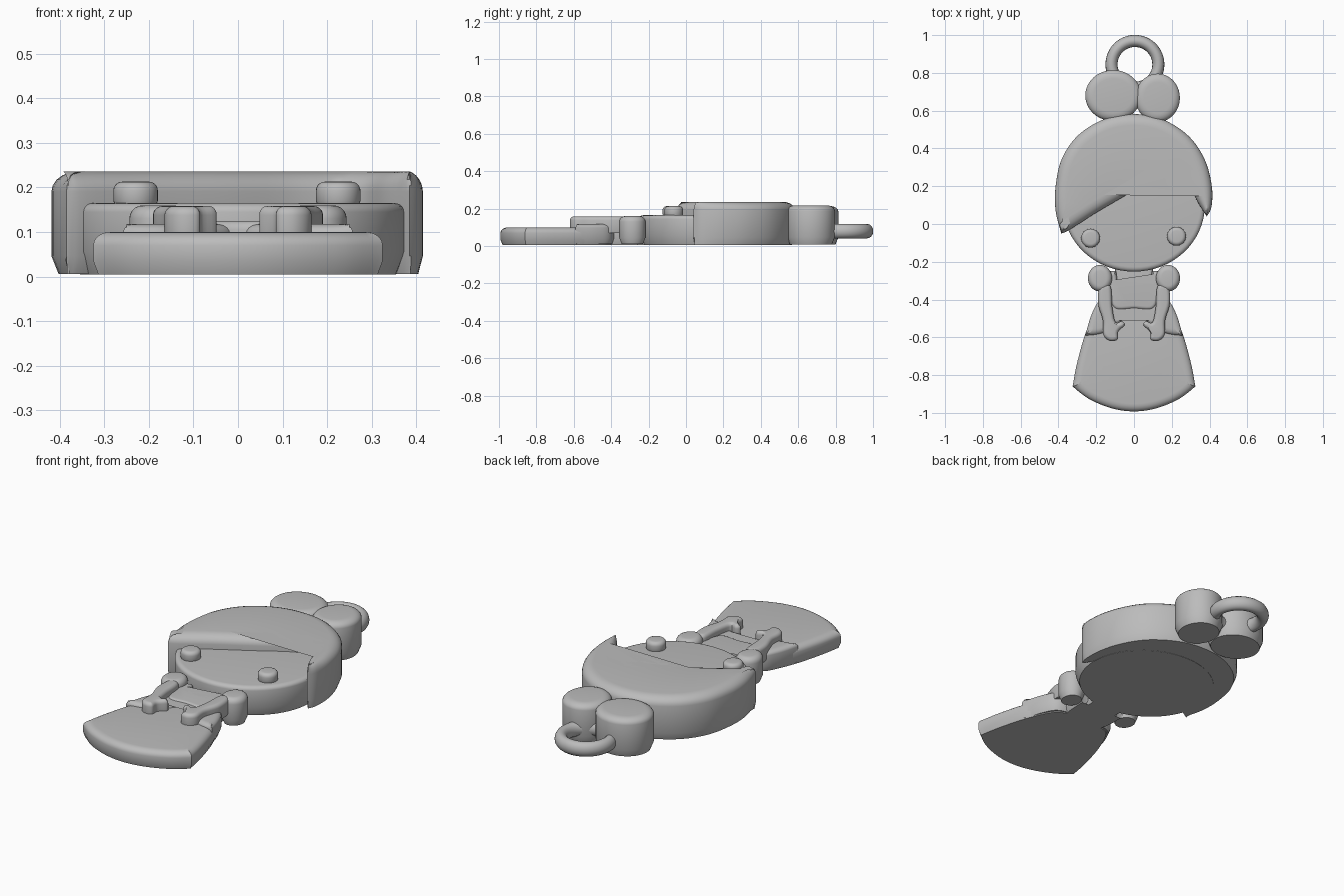
import bpy, bmesh, math
from mathutils import Vector

if "Cube" in bpy.data.objects:
    bpy.data.objects.remove(bpy.data.objects["Cube"])

grey = bpy.data.materials.new("plain grey")
grey.diffuse_color = (0.5, 0.5, 0.5, 1)
grey.use_nodes = True
grey.node_tree.nodes["Principled BSDF"].inputs["Base Color"].default_value = grey.diffuse_color


def smooth_outline(pts, n=5):
    """Closed spline through the points; a doubled point makes a sharp corner."""
    p = [Vector(q) for q in pts]
    out = []
    for i in range(len(p)):
        a, b, c, d = (p[(i + k) % len(p)] for k in (-1, 0, 1, 2))
        if (b - c).length < 1e-6:
            continue
        for s in range(n):
            t = s / n
            out.append(0.5 * (2 * b + (c - a) * t + (2 * a - 5 * b + 4 * c - d) * t * t
                              + (3 * b - a - 3 * c + d) * t ** 3))
    return out


def ellipse(cx, cy, rx, ry, n=40):
    return [Vector((cx + rx * math.cos(math.tau * i / n),
                    cy + ry * math.sin(math.tau * i / n))) for i in range(n)]


def inward(pts, reach):
    """Inset direction per point, shortened where the shape is narrow."""
    n, res = len(pts), []
    for i in range(n):
        e1 = (pts[i] - pts[i - 1]).normalized()
        e2 = (pts[(i + 1) % n] - pts[i]).normalized()
        d = Vector((-e1.y - e2.y, e1.x + e2.x))
        d = d.normalized() if d.length > 1e-4 else Vector((-e1.y, e1.x))
        limit = reach
        for j in range(n):
            if j in (i, (i - 1) % n):
                continue
            a, s = pts[j], pts[(j + 1) % n] - pts[j]
            den = d.x * s.y - d.y * s.x
            if abs(den) < 1e-9:
                continue
            w = a - pts[i]
            t = (w.x * s.y - w.y * s.x) / den
            u = (w.x * d.y - w.y * d.x) / den
            if t > 1e-5 and 0 <= u <= 1:
                limit = min(limit, 0.42 * t)
        res.append(d * limit)
    return res


def slab(name, pts, z0, z1, rx=0.03, rz=0.03, foot=0.012):
    """Upright slab with a rounded top rim and a slightly tapered foot."""
    area = sum(pts[i - 1].x * q.y - q.x * pts[i - 1].y for i, q in enumerate(pts))
    if area < 0:
        pts = pts[::-1]
    inset = inward(pts, rx)
    levels = [(min(0.9, foot / rx), z0), (0, z0 + 2.5 * foot)]
    levels += [(1 - math.cos(a), z1 - rz + rz * math.sin(a))
               for a in (math.pi / 2 * k / 5 for k in range(6))]
    bm = bmesh.new()
    rings = [[bm.verts.new((q.x + d.x * f, q.y + d.y * f, z))
              for q, d in zip(pts, inset)] for f, z in levels]
    n = len(pts)
    for lo, hi in zip(rings, rings[1:]):
        for i in range(n):
            j = (i + 1) % n
            bm.faces.new((lo[i], lo[j], hi[j], hi[i]))
    caps = [bm.faces.new(rings[0][::-1]), bm.faces.new(rings[-1])]
    bmesh.ops.triangulate(bm, faces=caps)
    me = bpy.data.meshes.new(name)
    bm.to_mesh(me)
    bm.free()
    me.materials.append(grey)
    ob = bpy.data.objects.new(name, me)
    bpy.context.collection.objects.link(ob)
    return ob


def mirrored(half):
    """Right half from bottom centre to top centre, completed on the left."""
    return half + [(-x, y) for x, y in half[::-1] if x > 0]


# Head
slab("face", ellipse(0, 0.1, 0.375, 0.352, 64), 0.005, 0.165, 0.025, 0.02, 0.02)
slab("hair", smooth_outline([
    (-0.385, -0.05), (-0.385, -0.05), (-0.34, -0.03), (-0.2, 0.06), (-0.02, 0.165),
    (0.12, 0.25), (0.225, 0.295), (0.225, 0.295), (0.285, 0.235), (0.33, 0.13),
    (0.385, 0.04), (0.385, 0.04), (0.41, 0.09), (0.412, 0.2), (0.375, 0.34),
    (0.29, 0.465), (0.15, 0.555), (0, 0.582), (-0.15, 0.558), (-0.29, 0.475),
    (-0.38, 0.35), (-0.415, 0.2), (-0.415, 0.07)]), 0.006, 0.236, 0.06, 0.045, 0.016)
for side, x, y in (("left", -0.23, -0.075), ("right", 0.225, -0.065)):
    slab(side + "_eye", ellipse(x, y, 0.05, 0.05, 32), 0.16, 0.213, 0.02, 0.02, 0.004)

# Hair buns and hanging ring
slab("left_bun", ellipse(-0.11, 0.68, 0.148, 0.135), 0.008, 0.214, 0.045, 0.03, 0.016)
slab("right_bun", ellipse(0.125, 0.668, 0.118, 0.128), 0.008, 0.218, 0.045, 0.03, 0.016)
bpy.ops.mesh.primitive_torus_add(location=(0.005, 0.845, 0.08), major_radius=0.124,
                                 minor_radius=0.032, major_segments=48, minor_segments=16)
ring = bpy.context.object
ring.name = "hanging_ring"
ring.scale.z = 1.2
ring.data.materials.append(grey)

# Torso
slab("neck", smooth_outline([(-0.1, -0.38)] * 2 + [(0.1, -0.38)] * 2 + [(0.1, -0.2)] * 2
                            + [(-0.1, -0.2)] * 2), 0.005, 0.1, 0.02, 0.015)
slab("bodice", smooth_outline(mirrored([
    (0, -0.45), (0.1, -0.45), (0.135, -0.37), (0.14, -0.25), (0.14, -0.25), (0.095, -0.25),
    (0.095, -0.25), (0.085, -0.32), (0.085, -0.32), (0, -0.33)])), 0.005, 0.125, 0.02, 0.02)

# Skirt and its split overskirt
slab("skirt", smooth_outline(mirrored([
    (0, -0.992), (0.12, -0.975), (0.24, -0.925), (0.325, -0.86), (0.325, -0.86),
    (0.3, -0.73), (0.25, -0.56), (0.18, -0.42), (0.1, -0.39), (0, -0.39)])),
    0.005, 0.1, 0.04, 0.03, 0.012)
slab("overskirt", smooth_outline(mirrored([
    (0, -0.425), (0.03, -0.47), (0.08, -0.525), (0.15, -0.57), (0.2, -0.585),
    (0.258, -0.59), (0.258, -0.59), (0.225, -0.48), (0.18, -0.405), (0.1, -0.38),
    (0, -0.38)])), 0.01, 0.118, 0.03, 0.02)

# Puffed sleeves and arms
arm = [(0.18, -0.33), (0.19, -0.42), (0.165, -0.51), (0.163, -0.585), (0.13, -0.618),
       (0.088, -0.612), (0.083, -0.57), (0.048, -0.535), (0.065, -0.515), (0.098, -0.52),
       (0.115, -0.44), (0.125, -0.33)]
for side, s in (("left", -1), ("right", 1)):
    slab(side + "_sleeve", ellipse(s * 0.18, -0.287, 0.064, 0.07), 0.01, 0.16, 0.03, 0.03, 0.014)
    slab(side + "_arm", smooth_outline([(s * x, y) for x, y in arm]), 0.07, 0.158, 0.02, 0.02, 0.003)

# Smooth shading with crisp rims
bpy.ops.object.select_all(action='SELECT')
bpy.context.view_layer.objects.active = ring
bpy.ops.object.shade_smooth_by_angle(angle=math.radians(40))
